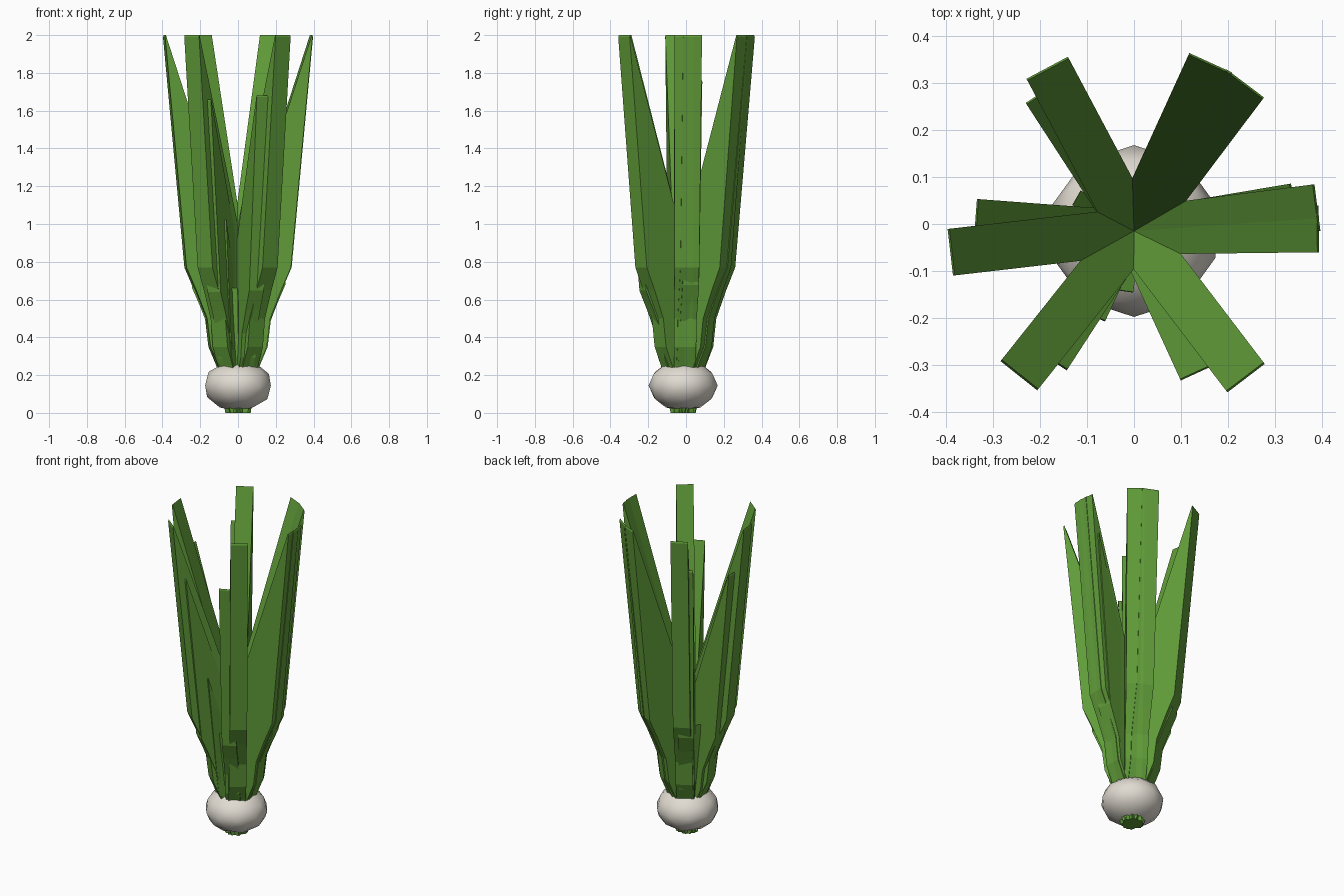
import bpy, bmesh, math

if "Cube" in bpy.data.objects:
    bpy.data.objects.remove(bpy.data.objects["Cube"])

CENTER_Y = -0.015


def material(name, rgb):
    m = bpy.data.materials.new(name)
    m.diffuse_color = (*rgb, 1)
    m.use_nodes = True
    m.node_tree.nodes["Principled BSDF"].inputs["Base Color"].default_value = m.diffuse_color
    return m


green = material("leaf green", (0.116, 0.330, 0.040))
white = material("bulb white", (0.75, 0.71, 0.64))

# Side profile of one leaf wedge: (distance from the stalk axis, height)
PROFILE = [(0, 0), (0.045, 0), (0.11, 0.25), (0.152, 0.35), (0.17, 0.50),
           (0.228, 0.65), (0.28, 0.77), (0.394, 1.99), (0.39, 2.0), (0, 0.80)]
HALF_WIDTH = 0.05


def leaf(name, azimuth, scale):
    bm = bmesh.new()
    sides = [[bm.verts.new((r, s * HALF_WIDTH, z)) for r, z in PROFILE] for s in (-1, 1)]
    n = len(PROFILE)
    bm.faces.new(sides[0])
    bm.faces.new(sides[1][::-1])
    for i in range(n):
        j = (i + 1) % n
        bm.faces.new((sides[0][i], sides[1][i], sides[1][j], sides[0][j]))
    bmesh.ops.recalc_face_normals(bm, faces=bm.faces)
    me = bpy.data.meshes.new(name)
    bm.to_mesh(me)
    bm.free()
    me.materials.append(green)
    ob = bpy.data.objects.new(name, me)
    ob.location = (0, CENTER_Y, 0)
    ob.rotation_euler.z = math.radians(azimuth)
    ob.scale = (scale, scale, scale)
    bpy.context.collection.objects.link(ob)


# Tall leaves fanning out in six directions, two of them doubled
for az in (0.7, 7.3, 53, 65.5, 118, 186.6, 231.5, 307.3):
    leaf("tall_leaf", az, 1.0)

# Shorter inner leaves tucked between the tall ones
for az, s in ((9.6, 0.88), (123, 0.90), (175.7, 0.86), (237, 0.83), (294.6, 0.84)):
    leaf("medium_leaf", az, s)
for az, s in ((245, 0.51), (262, 0.33), (150, 0.36)):
    leaf("small_leaf", az, s)

# Faceted, slightly squashed bulb with smooth shading
bpy.ops.mesh.primitive_ico_sphere_add(subdivisions=2, radius=1, location=(0, CENTER_Y, 0.145))
bulb = bpy.context.object
bulb.name = "bulb"
bulb.scale = (0.183, 0.183, 0.137)
bulb.data.materials.append(white)
bpy.ops.object.shade_smooth()
